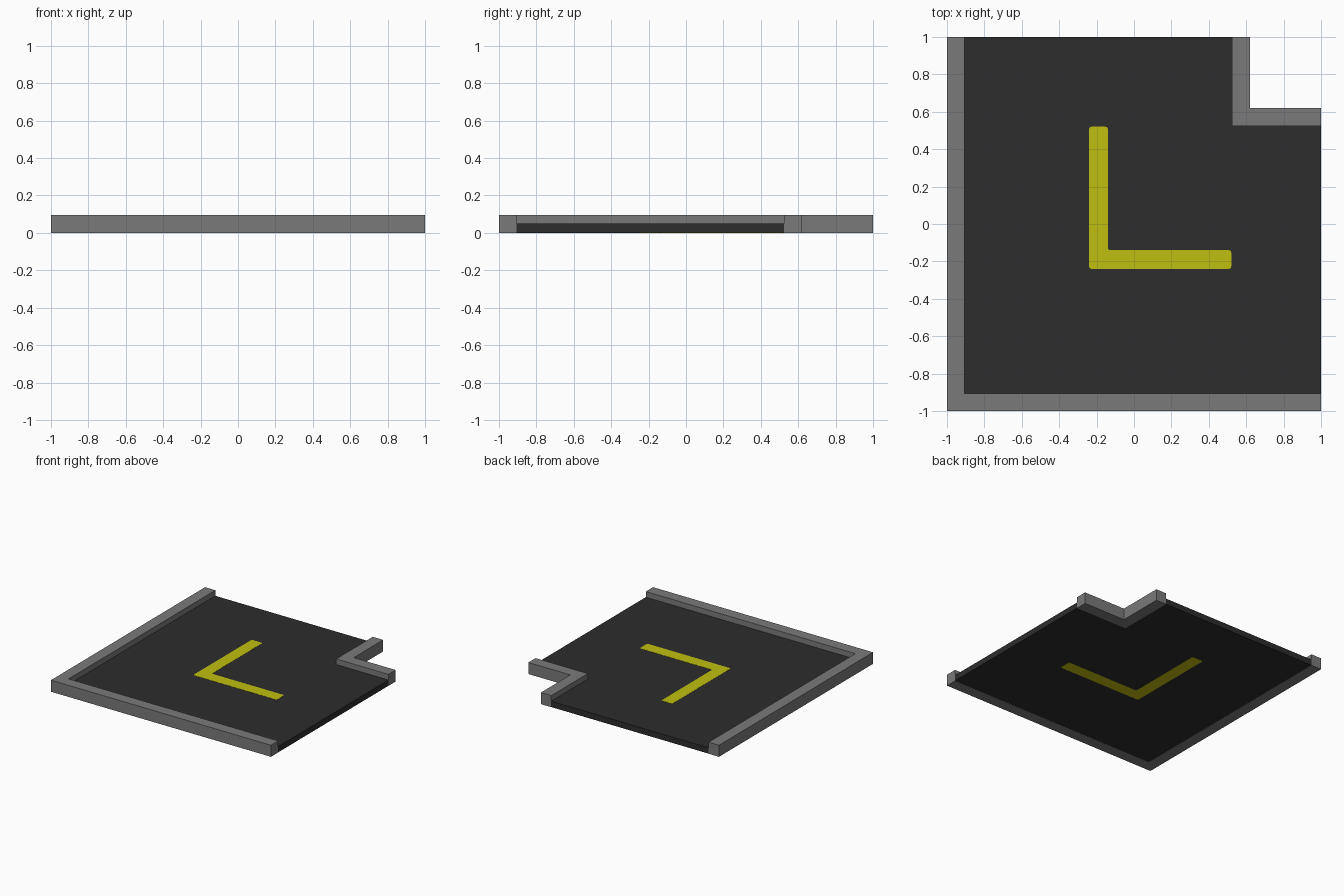
import bpy
import bmesh

cube = bpy.data.objects.get("Cube")
if cube:
    bpy.data.objects.remove(cube, do_unlink=True)


def material(name, colour):
    mat = bpy.data.materials.new(name)
    mat.use_nodes = True
    mat.diffuse_color = (*colour, 1)
    bsdf = mat.node_tree.nodes["Principled BSDF"]
    bsdf.inputs["Base Color"].default_value = (*colour, 1)
    return mat


def prism(name, outline, z0, z1, mat, corner=0.0):
    """Extrude a counter-clockwise outline from z0 to z1, optionally rounding its corners."""
    bm = bmesh.new()
    face = bm.faces.new([bm.verts.new((x, y, z0)) for x, y in outline])
    if corner:
        bmesh.ops.bevel(bm, geom=bm.verts[:], offset=corner, segments=3,
                        profile=0.5, affect='VERTICES')
        face = bm.faces[:][0]
    top = bmesh.ops.extrude_face_region(bm, geom=[face], use_keep_orig=True)["geom"]
    for v in top:
        if isinstance(v, bmesh.types.BMVert):
            v.co.z = z1
    bmesh.ops.recalc_face_normals(bm, faces=bm.faces[:])
    mesh = bpy.data.meshes.new(name)
    bm.to_mesh(mesh)
    bm.free()
    mesh.materials.append(mat)
    obj = bpy.data.objects.new(name, mesh)
    bpy.context.collection.objects.link(obj)
    return obj


def elbow(a, w, end):
    """L-shaped outline with its outer corner at (a, a), arms w wide reaching to end."""
    b = a + w
    return [(a, a), (end, a), (end, b), (b, b), (b, end), (a, end)]


asphalt = material("asphalt", (0.026, 0.026, 0.026))
concrete = material("concrete", (0.195, 0.195, 0.195))
yellow = material("yellow paint", (0.53, 0.52, 0.005))

CURB_W = 0.094
CURB_H = 0.095
ROAD_H = 0.05
INNER = 0.525

# Road slab, filling the space between the two kerbs
e = -1 + CURB_W
prism("road_slab", [(e, e), (1, e), (1, INNER), (INNER, INNER), (INNER, 1), (e, 1)],
      0.001, ROAD_H - 0.001, asphalt)

# Kerbs round the outside and the inside of the bend
prism("outer_kerb", elbow(-1, CURB_W, 1), 0, CURB_H, concrete)
prism("inner_kerb", elbow(INNER, CURB_W, 1), 0, CURB_H, concrete)

# Centre line, a hair proud of the slab above and below
prism("centre_line", elbow(-0.24, 0.1, 0.52), 0, ROAD_H, yellow, corner=0.012)
